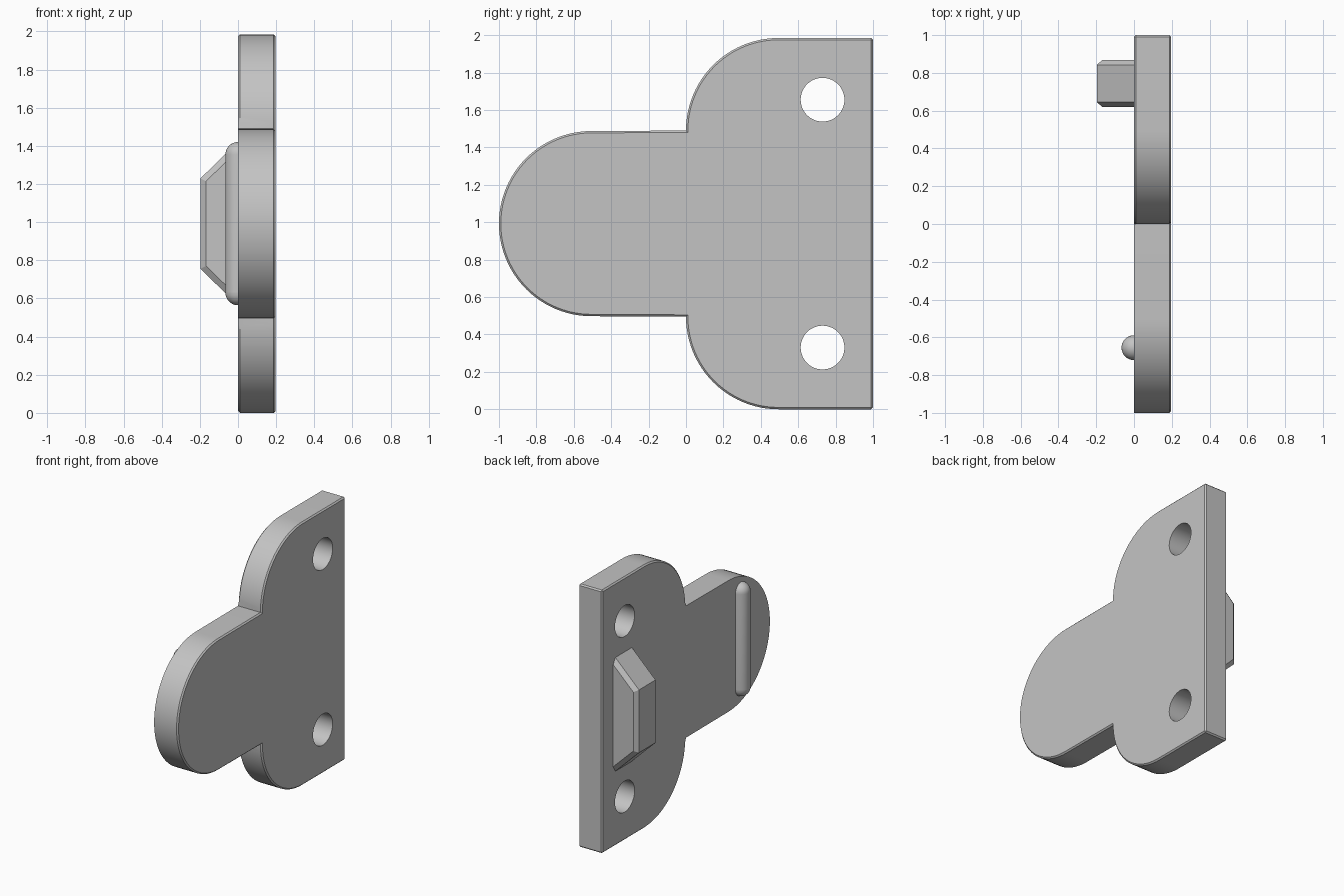
import bpy, bmesh, math

if "Cube" in bpy.data.objects:
    bpy.data.objects.remove(bpy.data.objects["Cube"])

T, R, MID, H = 0.197, 0.495, 0.9925, 1.985   # plate thickness, arc radius, mid height, height

grey = bpy.data.materials.new("plain grey")
grey.diffuse_color = (0.55, 0.55, 0.55, 1)
grey.use_nodes = True
grey.node_tree.nodes["Principled BSDF"].inputs["Base Color"].default_value = grey.diffuse_color


def finish(bm, name, smooth=True):
    bmesh.ops.recalc_face_normals(bm, faces=bm.faces[:])
    me = bpy.data.meshes.new(name)
    bm.to_mesh(me)
    bm.free()
    me.materials.append(grey)
    ob = bpy.data.objects.new(name, me)
    bpy.context.collection.objects.link(ob)
    bpy.ops.object.select_all(action='DESELECT')
    ob.select_set(True)
    bpy.context.view_layer.objects.active = ob
    if smooth:
        bpy.ops.object.shade_smooth_by_angle(angle=math.radians(30))
    return ob


def arc(cy, cz, a0, a1, n):
    return [(cy + R * math.cos(math.radians(a0 + (a1 - a0) * i / n)),
             cz + R * math.sin(math.radians(a0 + (a1 - a0) * i / n))) for i in range(n + 1)]


# Plate outline: straight back edge, two rounded shoulders and a round tongue
outline = [(1, 0), (1, H)]
outline += arc(R, H - R, 90, 180, 24)
outline += arc(R - 1, MID, 90, 270, 48)
outline += arc(R, R, 180, 270, 24)
outline = [p for i, p in enumerate(outline) if math.dist(p, outline[i - 1]) > 1e-4]

bm = bmesh.new()
base = bm.faces.new([bm.verts.new((0, y, z)) for y, z in outline])
ext = bmesh.ops.extrude_face_region(bm, geom=[base], use_keep_orig=True)
bmesh.ops.translate(bm, vec=(T, 0, 0), verts=[v for v in ext["geom"] if isinstance(v, bmesh.types.BMVert)])
bmesh.ops.recalc_face_normals(bm, faces=bm.faces[:])


# Thin chamfer on the outer rim, the shoulder rims and the back corners
def chamfered(e):
    a, b = (v.co for v in e.verts)
    if abs(a.x - b.x) > 0.1:
        return a.y > 0.99
    return a.x > 0.1 or min(a.y, b.y) > -0.001


bmesh.ops.bevel(bm, geom=[e for e in bm.edges if chamfered(e)], offset=0.01,
                segments=1, affect='EDGES', clamp_overlap=True)
plate = finish(bm, "plate", smooth=False)

# Screw holes
for z in (0.33, H - 0.33):
    bpy.ops.mesh.primitive_cylinder_add(vertices=48, radius=0.117, depth=1, location=(0.1, 0.73, z),
                                        rotation=(0, math.pi / 2, 0))
    cutter = bpy.context.object
    cutter.name = "hole_cutter"
    mod = plate.modifiers.new("hole", 'BOOLEAN')
    mod.operation, mod.solver, mod.object = 'DIFFERENCE', 'EXACT', cutter
    bpy.context.view_layer.objects.active = plate
    bpy.ops.object.modifier_apply(modifier=mod.name)
    bpy.data.objects.remove(cutter)
bpy.ops.object.select_all(action='DESELECT')
plate.select_set(True)
bpy.context.view_layer.objects.active = plate
bpy.ops.object.shade_smooth_by_angle(angle=math.radians(30))

# Round-ended ridge across the tongue, half sunk into the plate
bm = bmesh.new()
bmesh.ops.create_uvsphere(bm, u_segments=32, v_segments=16, radius=0.066)
bmesh.ops.bisect_plane(bm, geom=bm.verts[:] + bm.edges[:] + bm.faces[:], plane_co=(0, 0, 0), plane_no=(0, 0, 1))
top = [f for f in bm.faces if f.calc_center_median().z > 0]
bmesh.ops.split(bm, geom=top)
for f in bm.faces:
    f.select = f.calc_center_median().z > 0
upper = {v for f in bm.faces if f.select for v in f.verts}
for v in bm.verts:
    v.co.z += 0.362 if v in upper else -0.362
bmesh.ops.bridge_loops(bm, edges=[e for e in bm.edges if e.is_boundary])
bmesh.ops.translate(bm, vec=(0, -0.655, MID), verts=bm.verts[:])
finish(bm, "ridge")

# Wedge-shaped catch block: trapezoid with chamfered front and back rims
bm = bmesh.new()
rings = []
for y, x, h, hb in ((0.62, -0.168, 0.222, 0.39), (0.645, -T, 0.237, 0.434),
                    (0.842, -T, 0.237, 0.434), (0.868, -0.168, 0.222, 0.39)):
    pts = ((0.005, -hb), (x, -h), (x, h), (0.005, hb))
    rings.append([bm.verts.new((px, y, MID + pz)) for px, pz in pts])
for a, b in zip(rings, rings[1:]):
    for i in range(4):
        j = (i + 1) % 4
        bm.faces.new((a[i], a[j], b[j], b[i]))
bm.faces.new(rings[0])
bm.faces.new(rings[-1])
finish(bm, "catch_block", smooth=False)
